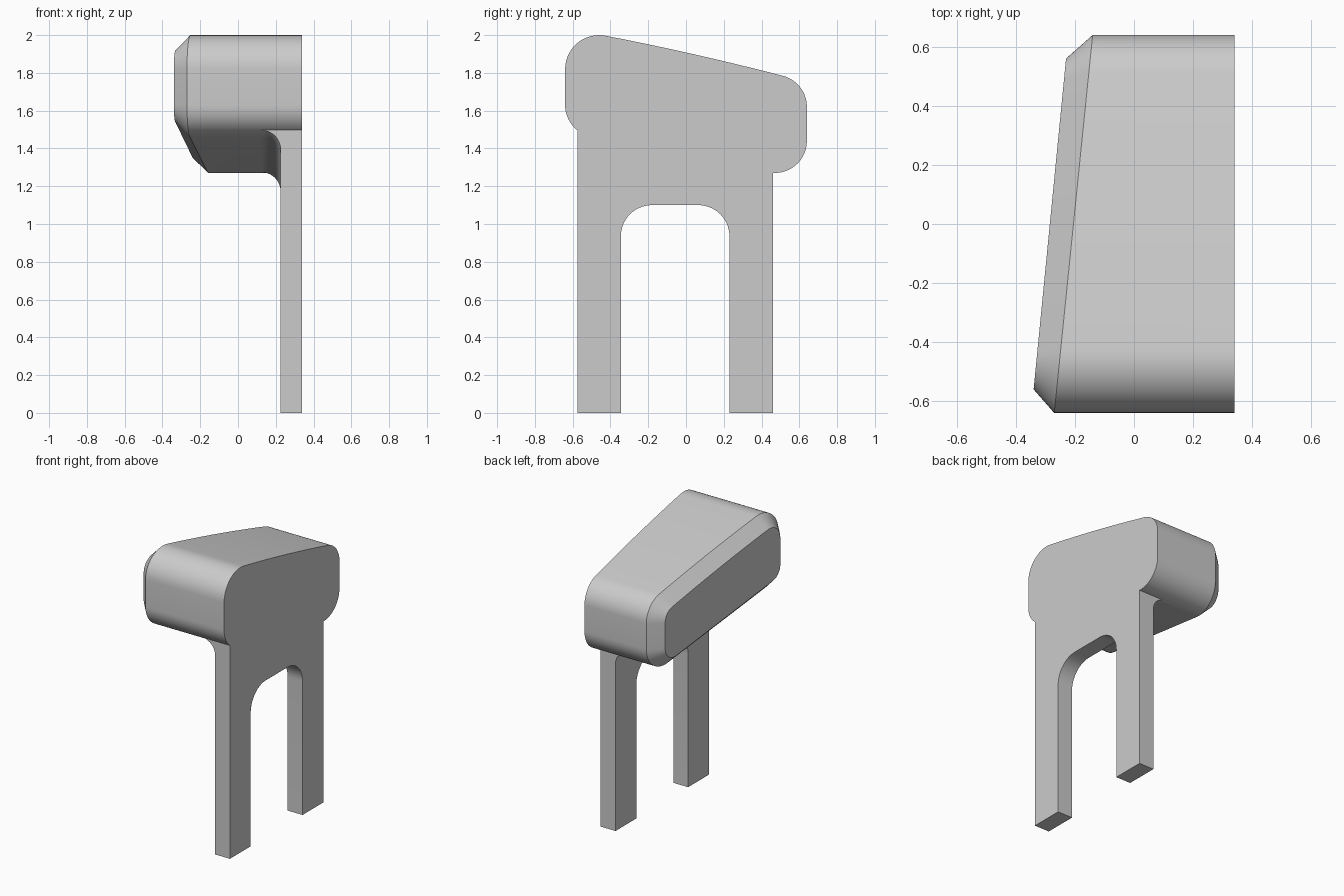
import bpy, bmesh, math

cube = bpy.data.objects.get("Cube")
if cube:
    bpy.data.objects.remove(cube, do_unlink=True)

grey = bpy.data.materials.new("plain grey")
grey.use_nodes = True
COLOUR = (0.6, 0.6, 0.6, 1)
grey.diffuse_color = COLOUR
grey.node_tree.nodes["Principled BSDF"].inputs["Base Color"].default_value = COLOUR

PANEL_IN, PANEL_OUT = 0.225, 0.34      # thickness of the leg panel along x
FRONT, BACK = -0.575, 0.46             # depth of the leg panel along y
TILT = 12.5                            # slope of the head's top, degrees


def arc(cy, cz, r, start, end, steps=14):
    """Points of an arc in the y-z plane, angles in degrees."""
    angles = [math.radians(start + (end - start) * i / steps) for i in range(steps + 1)]
    return [(cy + r * math.cos(a), cz + r * math.sin(a)) for a in angles]


def loft(name, rings):
    """Closed solid through matching rings of points, capped at both ends."""
    bm = bmesh.new()
    loops = [[bm.verts.new(p) for p in ring] for ring in rings]
    n = len(loops[0])
    for a, b in zip(loops, loops[1:]):
        for i in range(n):
            j = (i + 1) % n
            bm.faces.new((a[i], a[j], b[j], b[i]))
    bm.faces.new(loops[0])
    bm.faces.new(loops[-1])
    bmesh.ops.recalc_face_normals(bm, faces=bm.faces)
    mesh = bpy.data.meshes.new(name)
    bm.to_mesh(mesh)
    bm.free()
    mesh.materials.append(grey)
    obj = bpy.data.objects.new(name, mesh)
    bpy.context.collection.objects.link(obj)
    return obj


def head_outline(inset):
    """Rounded, sloping side outline of the head."""
    top = 90 - TILT
    low_back, low_front = -101.5, -101.5
    pts = arc(0.47, 1.44, 0.17 - inset, low_back, 0)
    pts += arc(0.47, 1.62, 0.17 - inset, 0, top)
    a, b = pts[-1], arc(-0.46, 1.82, 0.18 - inset, top, 180)
    for i in range(1, 8):                # slightly bowed top
        t = i / 8
        pts.append((a[0] + (b[0][0] - a[0]) * t,
                    a[1] + (b[0][1] - a[1]) * t + 0.03 * t * (1 - t)))
    pts += b
    pts += arc(-0.47, 1.63, 0.17 - inset, 180, 360 + low_front)
    return pts


def underside(y):
    """Height of the head's underside at depth y."""
    if y < -0.504:
        return 1.63 - math.sqrt(0.17 ** 2 - (y + 0.47) ** 2)
    return 1.463 - 0.2015 * (min(y, 0.436) + 0.504)


# Head: sloping block with a chamfered, slanted outer face
outer, inner = head_outline(0), head_outline(0.08)
head = loft("head_and_legs", [
    [(PANEL_OUT, y, z) for y, z in outer],
    [(-0.205 + 0.1016 * y, y, z) for y, z in outer],
    [(-0.285 + 0.098 * y, y, z) for y, z in inner],
])

# Leg panel: two legs joined by a rounded arch
panel_outline = [(FRONT, 1.6), (FRONT, 0), (-0.345, 0)]
panel_outline += arc(-0.18, 0.935, 0.165, 180, 90)
panel_outline += arc(0.065, 0.935, 0.165, 90, 0)
panel_outline += [(0.23, 0), (BACK, 0), (BACK, 1.6)]
panel = loft("leg_panel", [[(x, y, z) for y, z in panel_outline]
                           for x in (PANEL_IN, PANEL_OUT)])

# Fillet: concave blend from the underside into the panel
R = 0.1
fillet_rings = []
for y in (FRONT, -0.555, -0.53, -0.504, 0.436, BACK):
    z = underside(y)
    curve = arc(PANEL_IN - R, z - R, R, 90, 0, 10)
    ring = [(x, y, h) for x, h in curve]
    ring += [(PANEL_IN + 0.04, y, z - R), (PANEL_IN + 0.04, y, z + 0.03),
             (PANEL_IN - R, y, z + 0.03)]
    fillet_rings.append(ring)
fillet = loft("fillet", fillet_rings)

# Join everything into one clean solid
bpy.ops.object.select_all(action="DESELECT")
bpy.context.view_layer.objects.active = head
head.select_set(True)
for part in (panel, fillet):
    union = head.modifiers.new("join", "BOOLEAN")
    union.operation = "UNION"
    union.solver = "EXACT"
    union.object = part
    bpy.ops.object.modifier_apply(modifier=union.name)
    bpy.data.objects.remove(part, do_unlink=True)
bpy.ops.object.shade_smooth_by_angle(angle=math.radians(25))
